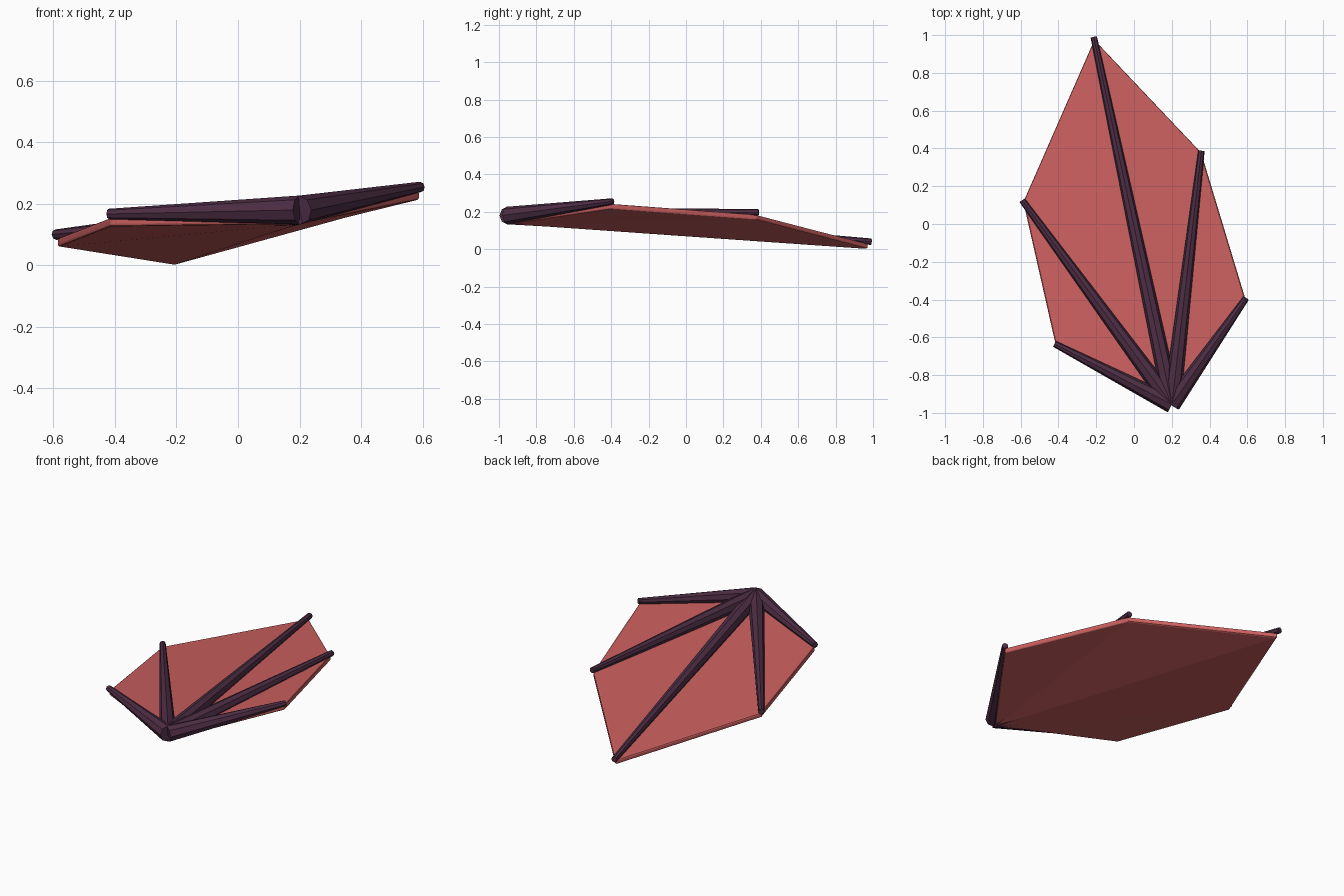
import bpy
import bmesh
from mathutils import Vector

cube = bpy.data.objects.get("Cube")
if cube:
    bpy.data.objects.remove(cube, do_unlink=True)


def make_material(name, colour):
    mat = bpy.data.materials.new(name)
    mat.use_nodes = True
    mat.diffuse_color = colour
    mat.node_tree.nodes["Principled BSDF"].inputs["Base Color"].default_value = colour
    return mat


def make_object(name, bm, mat):
    mesh = bpy.data.meshes.new(name)
    bmesh.ops.recalc_face_normals(bm, faces=bm.faces)
    bm.to_mesh(mesh)
    bm.free()
    mesh.materials.append(mat)
    obj = bpy.data.objects.new(name, mesh)
    bpy.context.collection.objects.link(obj)
    return obj


skin = make_material("coral skin", (0.60, 0.115, 0.115, 1))
bone = make_material("dark plum", (0.075, 0.027, 0.058, 1))

ROOT = Vector((0.20, -0.955, 0.18))
TIPS = [Vector(p) for p in (
    (-0.42, -0.635, 0.167),
    (-0.592, 0.125, 0.10),
    (-0.213, 0.99, 0.04),
    (0.357, 0.388, 0.197),
    (0.593, -0.393, 0.255),
)]
DROP = Vector((0, 0, 0.012))
THICKNESS = Vector((0, 0, 0.028))

# Tapered spars fanning out from the root
for number, tip in enumerate(TIPS, 1):
    axis = tip - ROOT
    bm = bmesh.new()
    bmesh.ops.create_cone(bm, cap_ends=True, segments=8, radius1=0.047,
                          radius2=0.017, depth=axis.length)
    turn = axis.to_track_quat('Z', 'Y')
    for v in bm.verts:
        v.co = turn @ v.co + (ROOT + tip) / 2
    make_object(f"spar_{number}", bm, bone)

# Thin membrane: a folded fan of triangles with thickness
bm = bmesh.new()
inner = ROOT + Vector((0, 0.01, -0.005))
corners = [inner] + [t + (inner - t) * 0.008 for t in TIPS]
verts = [bm.verts.new(c - DROP) for c in corners]
for a, b in zip(verts[1:], verts[2:]):
    bm.faces.new((verts[0], a, b))
lower = bmesh.ops.extrude_face_region(bm, geom=bm.faces[:])
bmesh.ops.translate(bm, vec=-THICKNESS,
                    verts=[g for g in lower["geom"] if isinstance(g, bmesh.types.BMVert)])
membrane = make_object("membrane", bm, skin)

# Softened rim
bevel = membrane.modifiers.new("rim", 'BEVEL')
bevel.width = 0.008
bevel.segments = 2
bevel.limit_method = 'ANGLE'
bevel.angle_limit = 0.7
